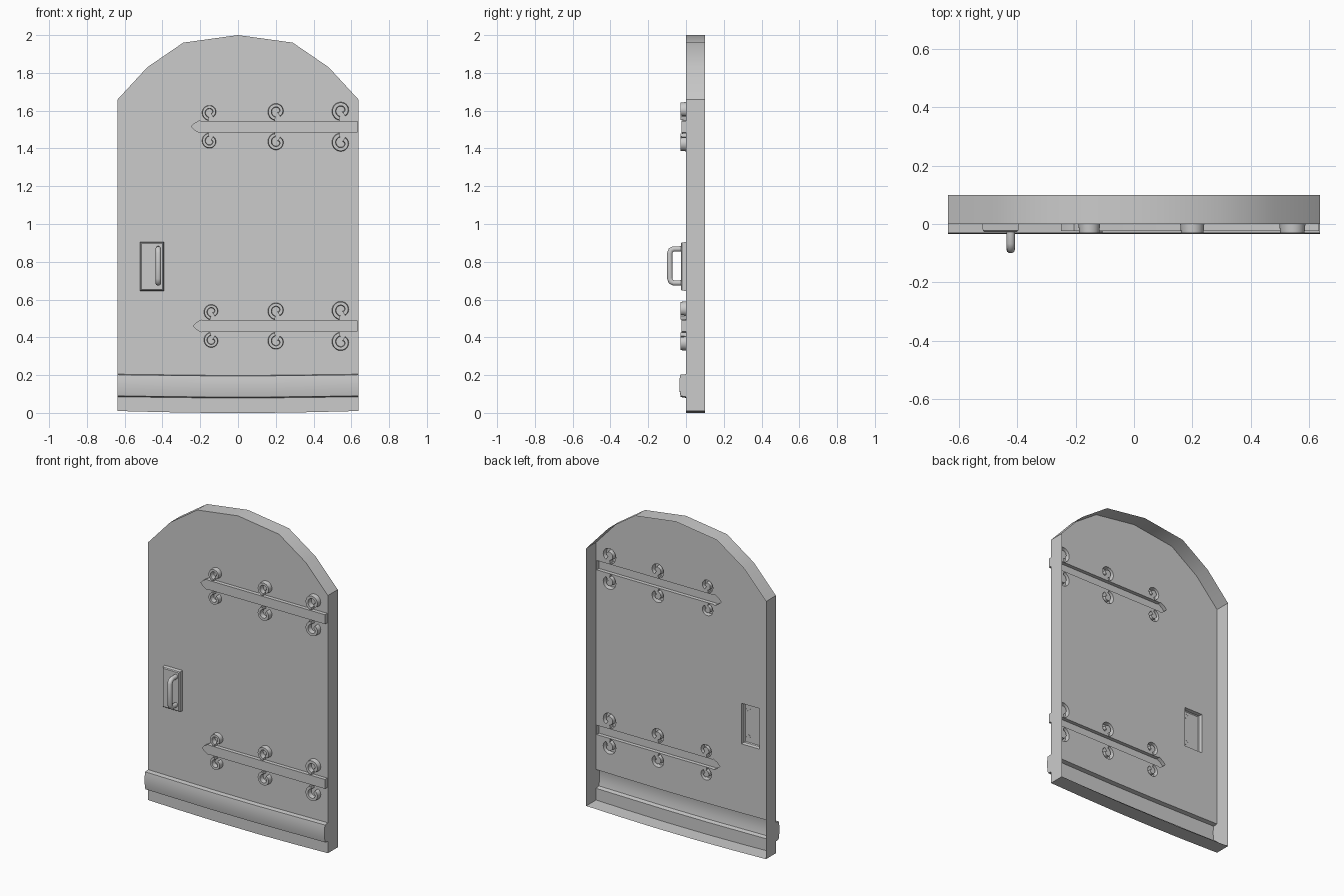
import bpy, bmesh, math
from mathutils import Vector

if "Cube" in bpy.data.objects:
    bpy.data.objects.remove(bpy.data.objects["Cube"])


def finish(name, bm, angle=35):
    bmesh.ops.recalc_face_normals(bm, faces=bm.faces)
    mesh = bpy.data.meshes.new(name)
    bm.to_mesh(mesh)
    bm.free()
    ob = bpy.data.objects.new(name, mesh)
    bpy.context.collection.objects.link(ob)
    bpy.ops.object.select_all(action='DESELECT')
    ob.select_set(True)
    bpy.context.view_layer.objects.active = ob
    bpy.ops.object.shade_smooth_by_angle(angle=math.radians(angle))
    return ob


def bridge(bm, rows, closed):
    """Quads between consecutive rows of vertices."""
    for a, b in zip(rows, rows[1:]):
        n = len(a)
        for i in range(n if closed else n - 1):
            j = (i + 1) % n
            bm.faces.new((a[i], a[j], b[j], b[i]))


def shell(name, rings):
    """Open-backed raised part: rings of (xz loop, y), last one is filled."""
    bm = bmesh.new()
    rows = [[bm.verts.new((x, y, z)) for x, z in loop] for loop, y in rings]
    bridge(bm, rows, True)
    if len(rings) > 1 and name != "door_rim":
        bm.faces.new(rows[-1])
    return finish(name, bm)


holes = []


def scroll(name, cx, edge, R, s):
    """Spiral ironwork ribbon growing from a strap edge; s = up or down."""
    cz, hw = edge + s * (R + 0.002), R * 0.21
    bm, rows, left, right = bmesh.new(), [], [], []
    n = 26
    for i in range(n + 1):
        t = i / n
        a = math.radians(258 - 315 * t)
        r = R * (0.79 - 0.40 * t ** 1.6)
        w = hw * (1 + 0.25 * max(0, t - 0.75) * 4)
        row = []
        for k, y in ((1, 0), (0.75, -0.03), (-0.75, -0.03), (-1, 0)):
            q = r + k * w
            row.append(bm.verts.new((cx + q * math.cos(a), y, cz + s * q * math.sin(a))))
        left.append((row[0].co.x, row[0].co.z))
        right.append((row[3].co.x, row[3].co.z))
        rows.append(row)
    bridge(bm, rows, False)
    bm.faces.new(rows[0])
    bm.faces.new(rows[-1])
    holes.append(left + right[::-1])
    finish(name, bm, 45)


# Hinge straps with three pairs of scrolls each
for label, zc, tip in (("upper", 1.515, -0.25), ("lower", 0.46, -0.24)):
    half = [(0.633, 0.03), (tip + 0.055, 0.03), (tip + 0.045, 0.034), (tip + 0.018, 0.018)]
    loop = [(x, zc + z) for x, z in half] + [(tip, zc)] + [(x, zc - z) for x, z in half[::-1]]
    holes.append(loop)
    shell(label + "_hinge_strap", [(loop, 0), (loop, -0.024)])
    for i, (cx, R) in enumerate(((tip + 0.102, 0.044), (0.205, 0.049), (0.548, 0.053))):
        for s in (1, -1):
            scroll(f"{label}_scroll_{i}_{'top' if s > 0 else 'bottom'}", cx, zc + s * 0.03, R, s)


# Handle plate with bevelled edge
def rect(d):
    x0, x1, z0, z1 = -0.52 + d, -0.393 - d, 0.645 + d, 0.905 - d
    return [(x0, z0), (x1, z0), (x1, z1), (x0, z1)]


holes.append(rect(0))
shell("handle_plate", [(rect(0), 0), (rect(0.003), -0.022), (rect(0.008), -0.027)])

# Handle bar: bent tube
curve = bpy.data.curves.new("handle", 'CURVE')
curve.dimensions = '3D'
curve.bevel_depth, curve.bevel_resolution = 0.015, 3
path = [(-0.026, 0.868), (-0.065, 0.868), (-0.08, 0.862), (-0.086, 0.845),
        (-0.086, 0.712), (-0.08, 0.695), (-0.065, 0.688), (-0.026, 0.688)]
sp = curve.splines.new('POLY')
sp.points.add(len(path) - 1)
for p, (y, z) in zip(sp.points, path):
    p.co = (-0.422, y, z, 1)
bpy.context.collection.objects.link(bpy.data.objects.new("handle", curve))

# Weather board across the bottom, open at the back
profile = [(0, 0.203), (-0.03, 0.2), (-0.035, 0.17), (-0.034, 0.12), (-0.028, 0.088), (0, 0.083)]
stations = [(-0.637, 0.002), (-0.4, -0.001), (-0.15, -0.004), (0.15, -0.004), (0.4, -0.001), (0.637, 0.002)]
bm = bmesh.new()
rows = [[bm.verts.new((x, y, z + dz)) for y, z in profile] for x, dz in stations]
bridge(bm, rows, False)
bm.faces.new(rows[0])
bm.faces.new(rows[-1])
finish("weather_board", bm, 60)

# Door outline: faceted arch, slightly bowed foot
arch = [(0.637, 1.66), (0.48, 1.83), (0.29, 1.96)]
top = arch + [(0, 2.0)] + [(-x, z) for x, z in arch[::-1]]
foot = [(-0.637, 0.01), (-0.4, 0.004), (-0.15, 0), (0.15, 0), (0.4, 0.004), (0.637, 0.01)]
shell("door_rim", [(top + foot, 0), (top + foot, 0.1)])

# Front skin, pierced behind the raised parts and the weather board
upper = top + [(x, 0.203 + d) for x, d in stations]
lower = foot + [(x, 0.083 + d) for x, d in stations[::-1]]
bm = bmesh.new()
edges = []
for loop in [upper] + holes:
    vs = [bm.verts.new((x, 0, z)) for x, z in loop]
    edges += [bm.edges.new((vs[i - 1], vs[i])) for i in range(len(vs))]
bmesh.ops.triangle_fill(bm, edges=edges, use_beauty=True, normal=Vector((0, -1, 0)))
low = [bm.verts.new((x, 0, z)) for x, z in lower]
n = len(foot)
bridge(bm, [low[:n], low[n:][::-1]], False)
finish("front_panel", bm)
